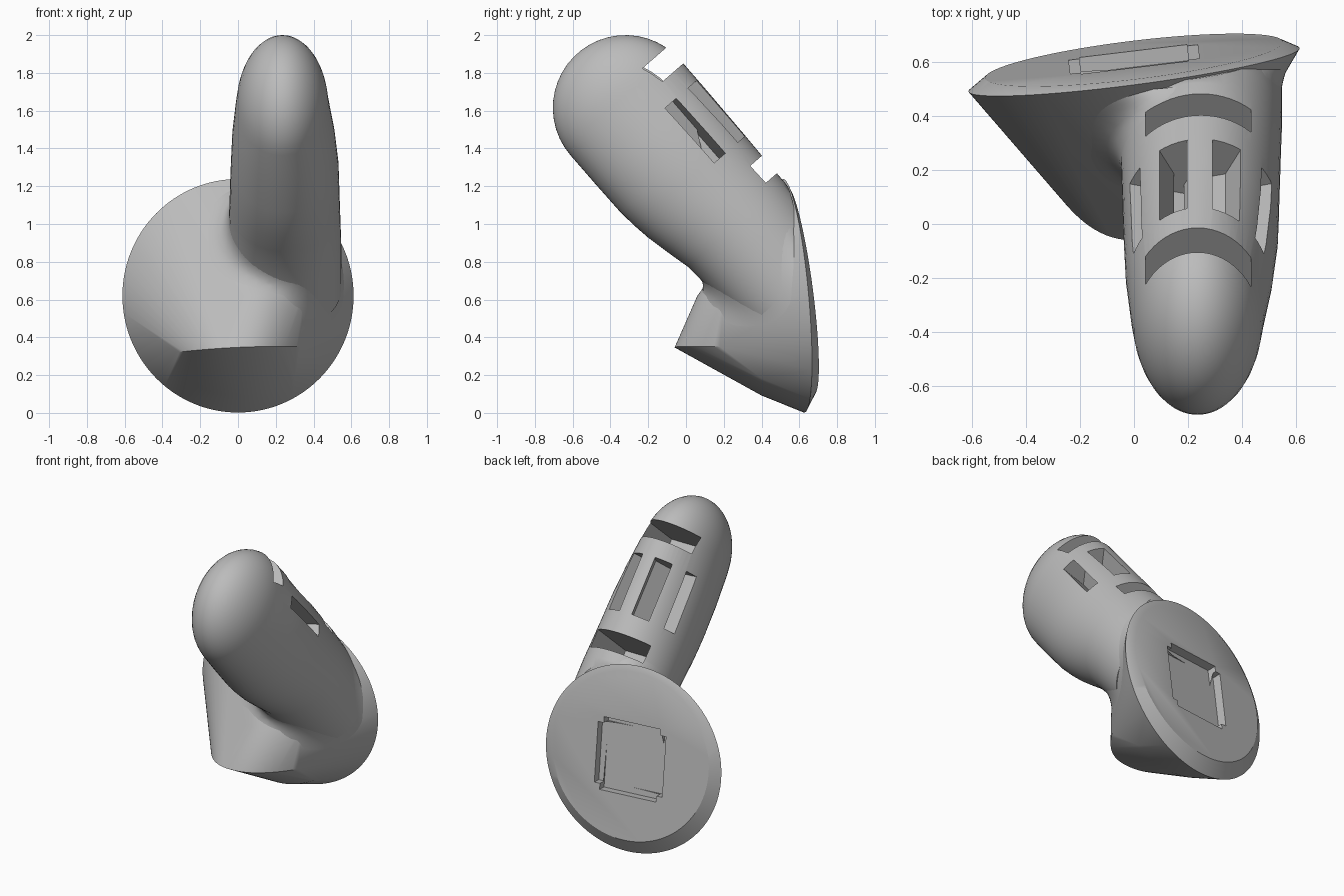
import bpy, bmesh, math
from mathutils import Vector, Matrix

if "Cube" in bpy.data.objects:
    bpy.data.objects.remove(bpy.data.objects["Cube"], do_unlink=True)

grey = bpy.data.materials.new("plain_grey")
grey.use_nodes = True
colour = (0.5, 0.5, 0.5, 1)
grey.diffuse_color = colour
grey.node_tree.nodes["Principled BSDF"].inputs["Base Color"].default_value = colour

# Grip frame: origin at the head centre, axis running down into the base
HEAD = Vector((0.235, -0.32, 1.615))
AXIS = Vector((0, 0.656, -0.755)).normalized()
SIDE = Vector((1, 0, 0))
UP = SIDE.cross(AXIS)


def grip(x, t, n):
    return HEAD + SIDE * x + AXIS * t + UP * n


def back_y(x, z):
    return 0.61 + 0.12 * x - 0.13 * (z - 0.62)


BACK_NORMAL = Vector((-0.12, 1, 0.13)).normalized()


def finish(name, bm):
    bmesh.ops.recalc_face_normals(bm, faces=bm.faces)
    mesh = bpy.data.meshes.new(name)
    bm.to_mesh(mesh)
    bm.free()
    mesh.materials.append(grey)
    ob = bpy.data.objects.new(name, mesh)
    bpy.context.collection.objects.link(ob)
    return ob


def box(name, centre, axes, size):
    bm = bmesh.new()
    rot = Matrix(axes).transposed().to_4x4()
    bmesh.ops.create_cube(bm, size=1, matrix=Matrix.Translation(centre) @ rot @ Matrix.Diagonal((*size, 1)))
    ob = finish(name, bm)
    ob.hide_render = True
    ob.hide_set(True)
    return ob


def apply_modifiers(ob):
    deps = bpy.context.evaluated_depsgraph_get()
    mesh = bpy.data.meshes.new_from_object(ob.evaluated_get(deps))
    ob.modifiers.clear()
    ob.data = mesh


def cut(ob, cutters):
    for c in cutters:
        mod = ob.modifiers.new("cut", "BOOLEAN")
        mod.operation, mod.solver, mod.object = "DIFFERENCE", "EXACT", c
    apply_modifiers(ob)


def trim(bm, point, normal):
    bmesh.ops.bisect_plane(bm, geom=bm.verts[:] + bm.edges[:] + bm.faces[:], clear_outer=True,
                           plane_co=point, plane_no=normal)


def smooth(ob, angle):
    bpy.ops.object.select_all(action="DESELECT")
    ob.select_set(True)
    bpy.context.view_layer.objects.active = ob
    bpy.ops.object.shade_smooth_by_angle(angle=math.radians(angle))


# Base: round back with bevelled rim, drawn forward to a curved lip and a shoulder
bm = bmesh.new()
for i in range(128):
    a = math.tau * i / 128
    x, z = 0.612 * math.cos(a), 0.62 + 0.618 * math.sin(a)
    bm.verts.new((x, 0.57 + 0.13 * x - 0.09 * (z - 0.62), z))
    x, z = 0.55 * math.cos(a), 0.65 + 0.55 * math.sin(a)
    bm.verts.new((x, back_y(x, z), z))
for i in range(33):
    s = i / 16 - 1
    bm.verts.new((0.33 * s, -0.06 + 0.24 * abs(s) ** 2.2, 0.347 + 0.015 * s - 0.012 * s * s))
    bm.verts.new((0.3 * s, 0.4, 0.092 + 0.09 * s * s))
    bm.verts.new((0.1 + 0.25 * s, 0.06 + 0.14 * s * s, 0.62))
bmesh.ops.convex_hull(bm, input=bm.verts)
bmesh.ops.delete(bm, geom=[v for v in bm.verts if not v.link_faces], context="VERTS")
bmesh.ops.dissolve_limit(bm, angle_limit=0.002, verts=bm.verts, edges=bm.edges)
base = finish("base", bm)

# Grip: elliptical sections swept from the rounded head into the base
bm = bmesh.new()
sections = [(-0.385 * math.cos(a), 0.244 * math.sin(a), 0.385 * math.sin(a), 0)
            for a in (math.radians(4 + 7.8 * k) for k in range(11))]
sections += [(0, 0.248, 0.385, 0), (0.2, 0.272, 0.385, 0), (0.4, 0.285, 0.383, 0),
             (0.5, 0.288, 0.378, 0.004), (0.6, 0.29, 0.37, 0.01), (0.72, 0.293, 0.356, 0.022),
             (0.85, 0.296, 0.34, 0.037), (1.0, 0.3, 0.33, 0.037), (1.3, 0.3, 0.32, 0.03)]
rings = []
for t, w, h, mid in sections:
    shift = 0.03 * min(max(t, 0), 0.4)
    rings.append([bm.verts.new(grip(w * math.cos(a) + shift, t, mid + h * math.sin(a)))
                  for a in (math.tau * k / 64 for k in range(64))])
for r, s in zip(rings, rings[1:]):
    for k in range(64):
        bm.faces.new((r[k - 1], r[k], s[k], s[k - 1]))
bm.faces.new(rings[0])
bm.faces.new(rings[-1])
trim(bm, (0, back_y(0, 0.62) - 0.025, 0.62), BACK_NORMAL)
bmesh.ops.holes_fill(bm, edges=[e for e in bm.edges if e.is_boundary])
handle = finish("grip", bm)

# Neck fillet: softened blend of base and grip
bm = bmesh.new()
bm.from_mesh(base.data)
bm.from_mesh(handle.data)
fillet = finish("neck_fillet", bm)
mod = fillet.modifiers.new("blend", "REMESH")
mod.mode, mod.voxel_size = "VOXEL", 0.022
mod = fillet.modifiers.new("soften", "SMOOTH")
mod.factor, mod.iterations = 0.5, 110
apply_modifiers(fillet)

# Grip openings: two deep cross notches and a fan of four slots meeting inside
frame = (SIDE, AXIS, UP)
notches = [box("notch_cutter", grip(0.002, t, 0.2), frame, (0.39, 0.122, 0.6))
           for t in (-0.038, 0.726)]
slots = []
for angle, width in ((-77, 0.085), (-25.5, 0.115), (25.5, 0.115), (77, 0.085)):
    a = math.radians(angle)
    out = SIDE * math.sin(a) + UP * math.cos(a)
    across = SIDE * math.cos(a) - UP * math.sin(a)
    slots.append(box("slot_cutter", grip(0.008, 0.333, 0.145) + out * 0.2, (across, AXIS, out),
                     (width, 0.39, 0.43)))

# Back socket: square recess with stepped corners
across = Vector((1, 0.12, 0)).normalized()
rise = across.cross(BACK_NORMAL)
centre = Vector((0, back_y(0, 0.63), 0.63))
sockets = [box("socket_cutter", centre, (across, BACK_NORMAL, rise), (w, 0.12, h))
           for w, h in ((0.48, 0.4), (0.4, 0.48))]

cut(base, sockets)
cut(handle, notches + slots + sockets)
cut(fillet, notches + sockets)
for cutter in notches + slots + sockets:
    bpy.data.objects.remove(cutter, do_unlink=True)

# Keep the fillet only around the joint
bm = bmesh.new()
bm.from_mesh(fillet.data)
trim(bm, grip(0, 0.57, 0), -AXIS)
trim(bm, (0, back_y(0, 0.62) - 0.045, 0.62), BACK_NORMAL)
bm.to_mesh(fillet.data)
bm.free()

smooth(base, 32)
smooth(handle, 35)
smooth(fillet, 60)
